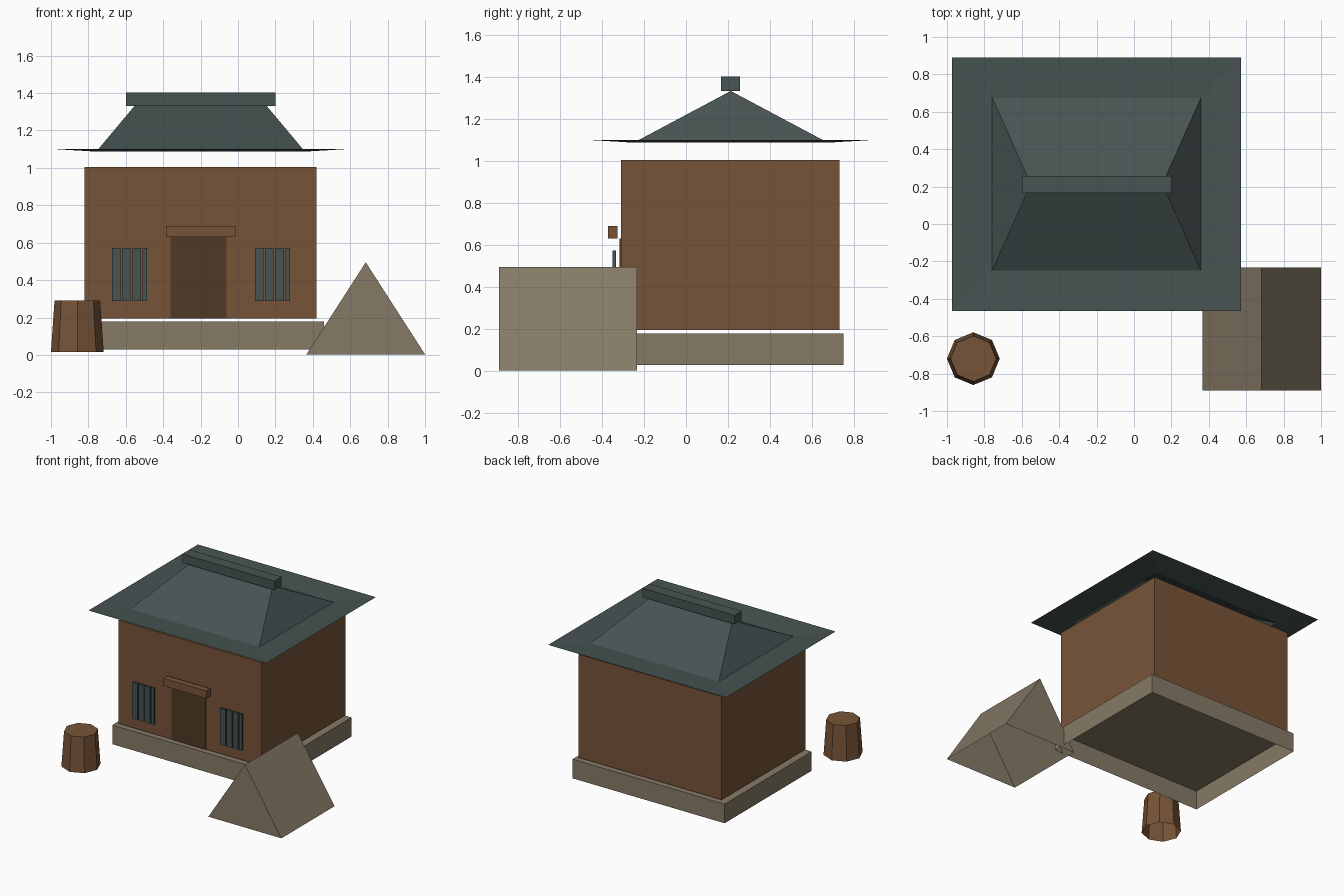
import bpy, bmesh, math

if "Cube" in bpy.data.objects:
    bpy.data.objects.remove(bpy.data.objects["Cube"])


def material(name, r, g, b):
    lin = lambda c: ((c / 255 + 0.055) / 1.055) ** 2.4
    m = bpy.data.materials.new(name)
    m.diffuse_color = (lin(r), lin(g), lin(b), 1)
    m.use_nodes = True
    m.node_tree.nodes["Principled BSDF"].inputs["Base Color"].default_value = m.diffuse_color
    return m


WOOD = material("brown wood", 119, 84, 56)
DARK = material("dark door wood", 80, 57, 37)
STONE = material("tan stone", 134, 122, 102)
TILE = material("slate tile", 70, 83, 82)


def finish(bm, name, mat, open_bottom=False):
    bmesh.ops.recalc_face_normals(bm, faces=bm.faces[:])
    if open_bottom:
        down = [f for f in bm.faces if f.normal.z < -0.99]
        bmesh.ops.delete(bm, geom=down, context='FACES')
    me = bpy.data.meshes.new(name)
    bm.to_mesh(me)
    bm.free()
    me.materials.append(mat)
    ob = bpy.data.objects.new(name, me)
    bpy.context.collection.objects.link(ob)
    return ob


def box(name, x, y, z, mat, open_bottom=False):
    bm = bmesh.new()
    bmesh.ops.create_cube(bm, size=1)
    for v in bm.verts:
        v.co = [a[0] if c < 0 else a[1] for a, c in zip((x, y, z), v.co)]
    return finish(bm, name, mat, open_bottom)


CX, CY = -0.2, 0.213

# House body on its open-bottomed plinth
box("plinth", (-0.86, 0.46), (-0.33, 0.75), (0.03, 0.18), STONE, True)
box("walls", (-0.82, 0.42), (-0.31, 0.73), (0.195, 1.005), WOOD, True)

# Roof: upturned eave ring, then hipped slopes closing on a ridge line
bm = bmesh.new()
rings = []
for hx, hy, z in ((0.772, 0.678, 1.10), (0.558, 0.462, 1.087)):
    rings.append([bm.verts.new((CX + sx * hx, CY + sy * hy, z))
                  for sx, sy in ((-1, -1), (1, -1), (1, 1), (-1, 1))])
left = bm.verts.new((CX - 0.352, CY, 1.333))
right = bm.verts.new((CX + 0.352, CY, 1.333))
outer, a = rings
for i in range(4):
    j = (i + 1) % 4
    bm.faces.new((outer[i], outer[j], a[j], a[i]))
bm.faces.new((a[0], a[1], right, left))
bm.faces.new((a[1], a[2], right))
bm.faces.new((a[2], a[3], left, right))
bm.faces.new((a[3], a[0], left))
finish(bm, "roof", TILE)
box("roof_ridge", (-0.6, 0.2), (0.166, 0.256), (1.332, 1.402), TILE)

# Door and lintel
box("door", (-0.338, -0.062), (-0.316, -0.309), (0.196, 0.63), DARK)
box("door_jamb", (-0.36, -0.338), (-0.313, -0.309), (0.196, 0.63), DARK)
box("lintel", (-0.385, -0.013), (-0.372, -0.325), (0.63, 0.69), WOOD)

# Barred windows
for side, x0 in (("left", -0.674), ("right", 0.09)):
    for i in range(4):
        x = x0 + i * 0.0545
        w = 0.046 if i < 3 else 0.024
        box(f"{side}_window_bar_{i + 1}", (x, x + w), (-0.349, -0.333),
            (0.289, 0.573), TILE)

# Tapered octagonal stump
bm = bmesh.new()
bmesh.ops.create_cone(bm, cap_ends=True, segments=8,
                      radius1=0.141, radius2=0.122, depth=0.274)
bmesh.ops.translate(bm, verts=bm.verts[:], vec=(-0.859, -0.72, 0.153))
finish(bm, "stump", WOOD, True)

# Open-bottomed triangular prism tent
bm = bmesh.new()
ends = [[bm.verts.new((x, y, z)) for x, z in ((0.366, 0.003), (1.0, 0.003), (0.683, 0.495))]
        for y in (-0.89, -0.232)]
for e in ends:
    bm.faces.new(e)
for i in range(3):
    j = (i + 1) % 3
    bm.faces.new((ends[0][i], ends[0][j], ends[1][j], ends[1][i]))
finish(bm, "tent", STONE, True)
